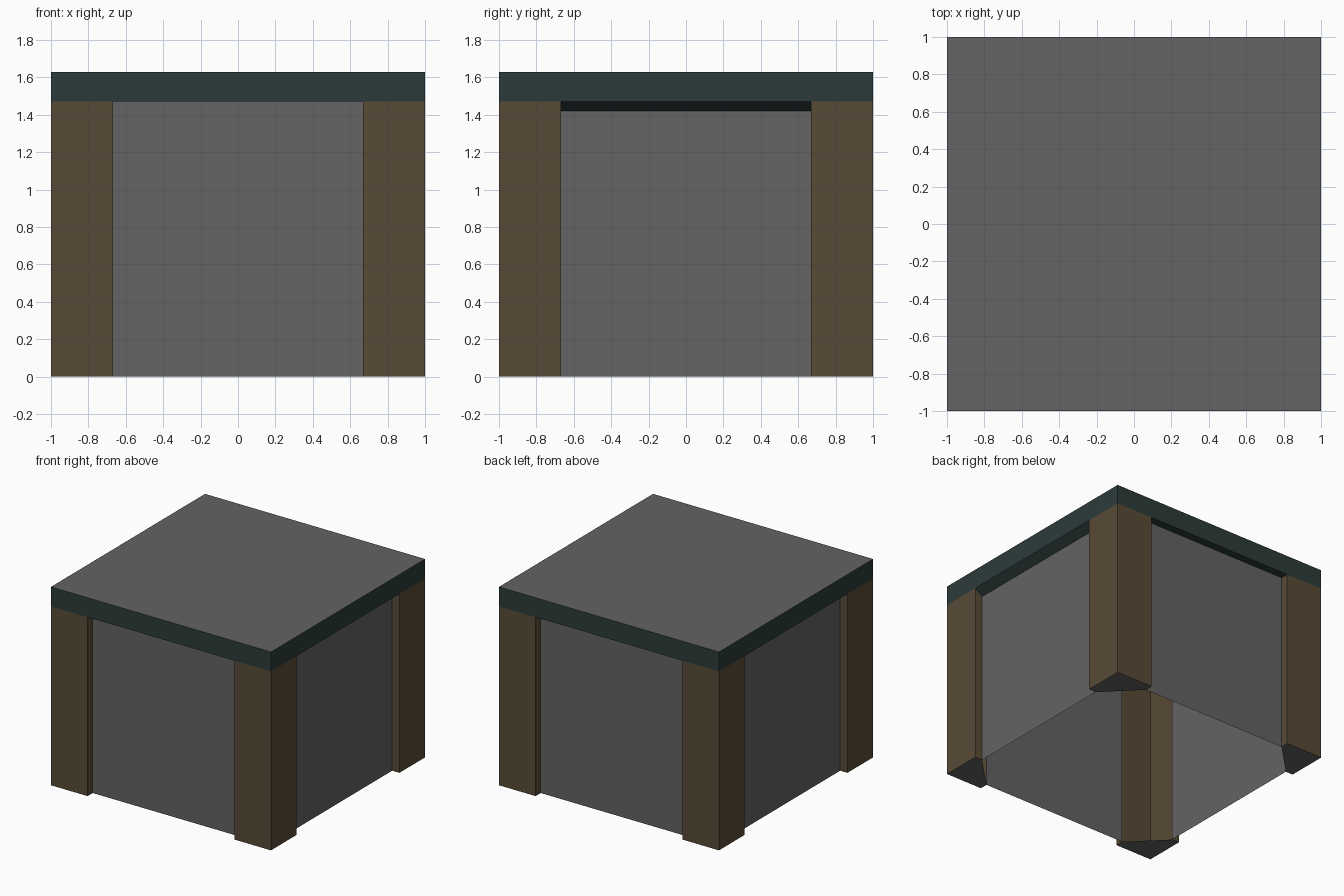
import bpy
import math
from mathutils import Matrix

if "Cube" in bpy.data.objects:
    bpy.data.objects.remove(bpy.data.objects["Cube"])

P = 0.667      # inner edge of the corner posts
W = 0.934      # recessed wall plane
EAVE, TOP = 1.47, 1.63
SIDE_TOP = 1.42  # side walls stop lower, under a sloped eave


def material(name, rgb):
    m = bpy.data.materials.new(name)
    m.diffuse_color = (*rgb, 1)
    m.use_nodes = True
    m.node_tree.nodes["Principled BSDF"].inputs["Base Color"].default_value = m.diffuse_color
    return m


grey = material("grey", (0.125, 0.125, 0.128))
brown = material("brown", (0.098, 0.07, 0.037))
teal = material("teal", (0.025, 0.044, 0.042))


def build(name, verts, faces, mats, face_mats=None, turn=0, flip=False):
    me = bpy.data.meshes.new(name)
    me.from_pydata(verts, [], [f[::-1] if flip else f for f in faces])
    me.transform(Matrix.Rotation(turn, 4, 'Z'))
    for m in mats:
        me.materials.append(m)
    for poly, i in zip(me.polygons, face_mats or [0] * len(faces)):
        poly.material_index = i
    ob = bpy.data.objects.new(name, me)
    bpy.context.collection.objects.link(ob)
    return ob


# Corner posts: open-backed strips with a grey foot
section = [(P, W, EAVE), (P, 1, EAVE), (1, 1, EAVE), (1, P, EAVE), (W, P, SIDE_TOP)]
for sx, sx_name in ((-1, "left"), (1, "right")):
    for sy, sy_name in ((-1, "front"), (1, "back")):
        verts = [(x * sx, y * sy, 0) for x, y, z in section]
        verts += [(x * sx, y * sy, z) for x, y, z in section]
        faces = [(i, i + 5, i + 6, i + 1) for i in range(4)] + [(0, 1, 2, 3, 4)]
        build(f"{sy_name}_{sx_name}_post", verts, faces, [brown, grey],
              [0, 0, 0, 0, 1], flip=sx * sy < 0)

# Recessed walls and the eaves above them, modelled facing front then turned
for name, turn, top in (("front", 0, EAVE), ("right", math.pi / 2, SIDE_TOP),
                        ("back", math.pi, EAVE), ("left", -math.pi / 2, SIDE_TOP)):
    build(f"{name}_wall", [(-P, -W, 0), (P, -W, 0), (P, -W, top), (-P, -W, top)],
          [(0, 1, 2, 3)], [grey], turn=turn)
    build(f"{name}_eave", [(-P, -W, top), (P, -W, top), (P, -1, EAVE), (-P, -1, EAVE)],
          [(0, 1, 2, 3)], [teal], turn=turn)

# Roof slab: teal rim and grey top
corners = [(-1, -1), (1, -1), (1, 1), (-1, 1)]
verts = [(x, y, EAVE) for x, y in corners] + [(x, y, TOP) for x, y in corners]
rim = [(i, (i + 1) % 4, (i + 1) % 4 + 4, i + 4) for i in range(4)]
build("roof", verts, rim + [(4, 5, 6, 7)], [teal, grey], [0, 0, 0, 0, 1])
